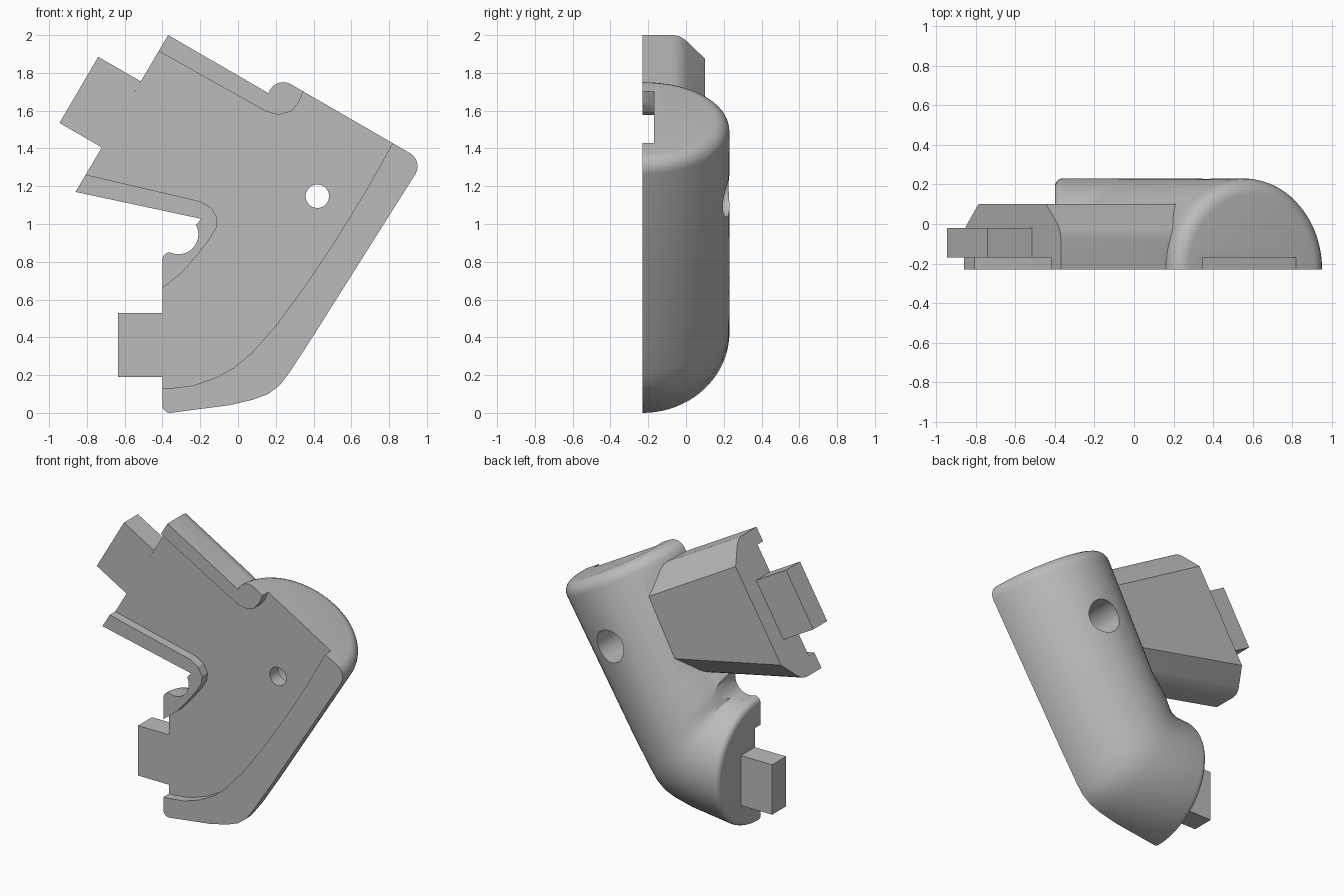
import bpy, bmesh, math
from mathutils import Vector

cube = bpy.data.objects.get("Cube")
if cube:
    bpy.data.objects.remove(cube, do_unlink=True)

grey = bpy.data.materials.new("plain grey")
grey.use_nodes = True
colour = (0.5, 0.5, 0.5, 1)
grey.diffuse_color = colour
grey.node_tree.nodes["Principled BSDF"].inputs["Base Color"].default_value = colour

FRONT, BACK, FLOOR = -0.23, 0.23, -0.17


def loft(name, rings):
    """Closed solid through rings that share a point count."""
    bm = bmesh.new()
    loops = [[bm.verts.new(p) for p in ring] for ring in rings]
    for a, b in zip(loops, loops[1:]):
        for i in range(len(a)):
            j = (i + 1) % len(a)
            bm.faces.new((a[i], a[j], b[j], b[i]))
    bm.faces.new(loops[0])
    bm.faces.new(loops[-1])
    bmesh.ops.recalc_face_normals(bm, faces=bm.faces)
    mesh = bpy.data.meshes.new(name)
    bm.to_mesh(mesh)
    bm.free()
    mesh.materials.append(grey)
    obj = bpy.data.objects.new(name, mesh)
    bpy.context.collection.objects.link(obj)
    return obj


def prism(name, outline, y0, y1):
    return loft(name, [[(x, y, z) for x, z in outline] for y in (y0, y1)])


def disc(x, z, r, n=48):
    return [(x + r * math.cos(math.tau * i / n), z + r * math.sin(math.tau * i / n))
            for i in range(n)]


def combine(target, other, operation):
    mod = target.modifiers.new(operation, 'BOOLEAN')
    mod.operation, mod.object, mod.solver = operation, other, 'EXACT'
    bpy.context.view_layer.objects.active = target
    bpy.ops.object.modifier_apply(modifier=mod.name)
    bpy.data.objects.remove(other, do_unlink=True)


def half_round(outer, inner, inset=0, shift=(0, 0), n=40):
    """Half-elliptical section between an outer and an inner edge point."""
    o, i, s = Vector(outer), Vector(inner), Vector(shift)
    mid, across = (o + i) / 2 + s, (o - i).normalized()
    w, h = (o - i).length / 2 - inset, BACK - FRONT - inset
    ring = []
    for k in range(n + 1):
        a = math.pi * k / n
        p = mid + across * w * math.cos(a)
        ring.append((p.x, FRONT + h * math.sin(a), p.y))
    return ring


def rounded_end(outer, inner, r, steps=6):
    """Sections from the end cap inwards, rounding its rim."""
    across = (Vector(outer) - Vector(inner)).normalized()
    inward = Vector((-across.y, across.x))
    if inward.dot(Vector((0.2, 0.8)) - Vector(outer)) < 0 and inward.y > 0:
        inward = -inward
    rings = []
    for k in range(steps + 1):
        p = math.pi / 2 * (1 - k / steps)
        rings.append(half_round(outer, inner, r * (1 - math.cos(p)),
                                inward * r * (1 - math.sin(p))))
    return rings


# Bent half-round column
bends = [((-0.05, 0.04), (-0.30, 0.85)), ((0.08, 0.07), (-0.27, 0.87)),
         ((0.16, 0.10), (-0.26, 0.90)), ((0.22, 0.145), (-0.25, 0.94)),
         ((0.27, 0.21), (-0.235, 0.98)), ((0.40, 0.41), (-0.14, 1.09))]
low_end = rounded_end((-0.4, 0.0), (-0.4, 0.85), 0.04)
top_out, top_in, r = (0.98, 1.335), (0.21, 1.78), 0.08
axis = Vector((-0.5, -0.866))
top_end = []
for k in range(7):
    p = math.pi / 2 * k / 6
    top_end.append(half_round(top_out, top_in, r * (1 - math.cos(p)), axis * r * (1 - math.sin(p))))
if low_end[-1][0][0] < -0.4:
    low_end = [[(-0.8 - x, y, z) for x, y, z in ring] for ring in low_end]
body = loft("elbow_body", low_end + [half_round(o, i) for o, i in bends] + top_end)

# Tapered arm with sloping long sides
top_l, bot_l = Vector((-0.37, 2.0)), Vector((-0.86, 1.17))
top_r, bot_r = Vector((0.42, 1.543)), Vector((0.12, 0.96))
rings = []
for y, inset in ((FRONT, 0), (-0.07, 0), (-0.04, 0.006), (-0.015, 0.02), (0.005, 0.038), (0.1, 0.145)):
    ring = []
    for a, b in ((top_l, bot_l), (bot_l, top_l), (bot_r, top_r), (top_r, bot_r)):
        p = a + (b - a).normalized() * inset
        ring.append((p.x, y, p.y))
    rings.append(ring)
combine(body, loft("arm", rings), 'UNION')

# Round notch in the crook
combine(body, prism("notch", disc(-0.315, 0.945, 0.105), -0.5, 0.5), 'DIFFERENCE')

# Shallow recess that leaves raised rims on the flat side
recess = [(-0.6, 0.13), (-0.36, 0.13), (-0.24, 0.145), (-0.12, 0.185), (-0.02, 0.24),
          (0.07, 0.315), (0.2, 0.46), (0.36, 0.68), (0.52, 0.92), (0.68, 1.18), (0.82, 1.43),
          (0.9, 1.58), (0.42, 1.84), (0.345, 1.70), (0.32, 1.64), (0.28, 1.595),
          (0.215, 1.578), (0.15, 1.595), (-0.42, 1.915), (-0.6, 2.015), (-1.1, 1.5),
          (-1.0, 1.305), (-0.80, 1.26), (-0.2, 1.12), (-0.14, 1.085), (-0.11, 1.03),
          (-0.115, 0.98), (-0.15, 0.92), (-0.22, 0.83), (-0.3, 0.74), (-0.4, 0.66), (-0.6, 0.54)]
combine(body, prism("recess", recess, -0.5, FLOOR), 'DIFFERENCE')

# Screw hole with a wide counterbore from the back
combine(body, prism("screw_hole", disc(0.42, 1.147, 0.062), -0.5, 0.5), 'DIFFERENCE')
combine(body, prism("counterbore", disc(0.42, 1.147, 0.11), -0.08, 0.5), 'DIFFERENCE')

# Joining tabs
upper_tab = prism("upper_tab", [(-0.74, 1.885), (-0.945, 1.535), (-0.72, 1.405), (-0.515, 1.755)],
                  FLOOR, -0.02)
lower_tab = prism("lower_tab", [(-0.635, 0.19), (-0.4, 0.19), (-0.4, 0.53), (-0.635, 0.53)],
                  FLOOR, -0.02)

bpy.ops.object.select_all(action='DESELECT')
body.select_set(True)
bpy.context.view_layer.objects.active = body
bpy.ops.object.shade_smooth_by_angle(angle=math.radians(28))
